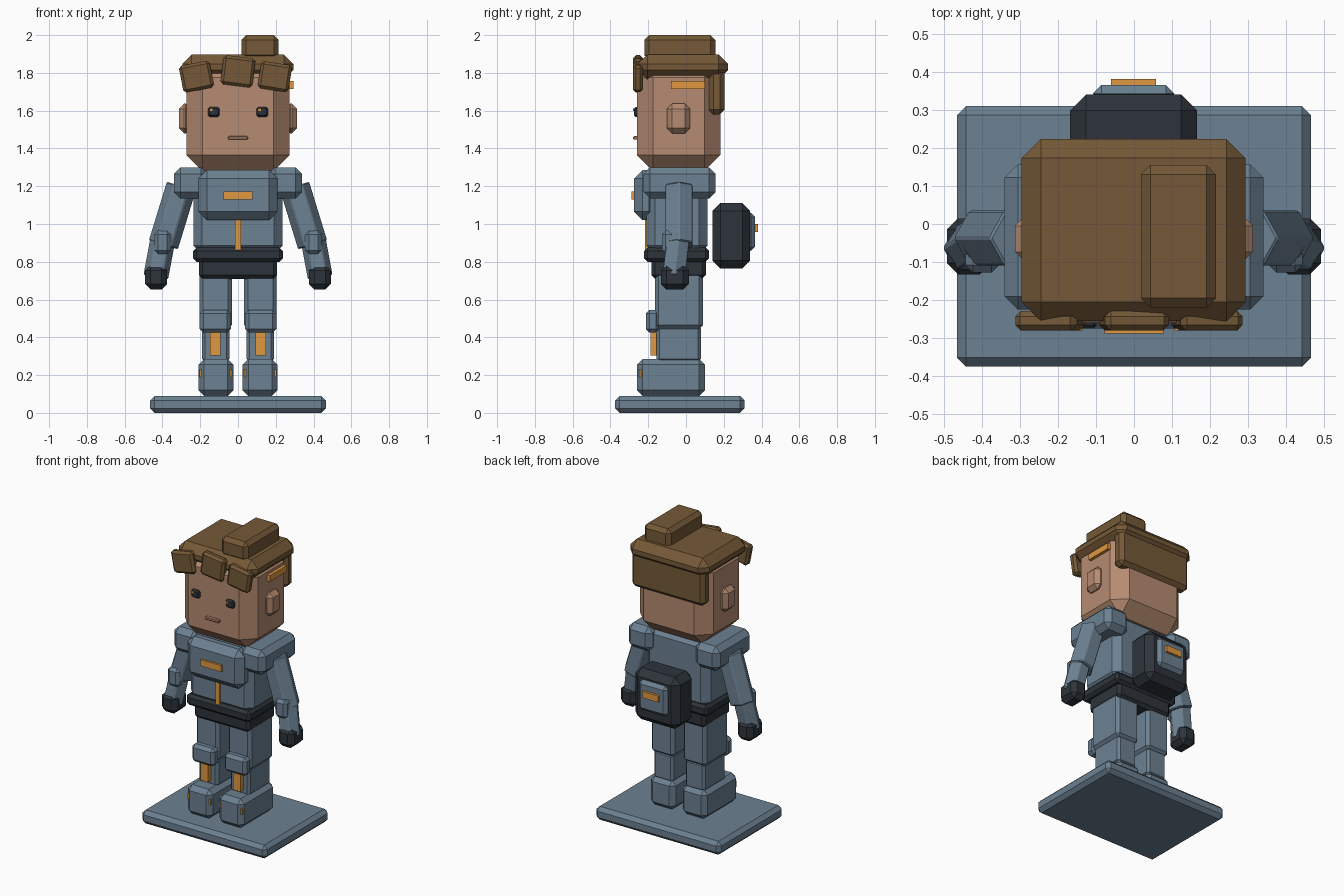
import bpy, bmesh, math
from mathutils import Vector, Matrix

if "Cube" in bpy.data.objects:
    bpy.data.objects.remove(bpy.data.objects["Cube"])


def material(name, rgb):
    m = bpy.data.materials.new(name)
    lin = [((c / 255 + 0.055) / 1.055) ** 2.4 for c in rgb]
    m.diffuse_color = (*lin, 1)
    m.use_nodes = True
    m.node_tree.nodes["Principled BSDF"].inputs["Base Color"].default_value = m.diffuse_color
    return m


CLOTH = material("slate_blue", (108, 129, 146))
SKIN = material("skin", (182, 139, 113))
HAIR = material("brown", (117, 89, 55))
DARK = material("charcoal", (45, 52, 59))
ACCENT = material("amber", (224, 152, 62))


def finish(name, bm, mat, bevel):
    if bevel:
        bmesh.ops.bevel(bm, geom=bm.edges[:], offset=bevel, segments=1,
                        affect='EDGES', clamp_overlap=True)
    bmesh.ops.recalc_face_normals(bm, faces=bm.faces[:])
    me = bpy.data.meshes.new(name)
    bm.to_mesh(me)
    bm.free()
    me.materials.append(mat)
    ob = bpy.data.objects.new(name, me)
    bpy.context.collection.objects.link(ob)
    return ob


def box(name, x, y, z, mat, bevel=0.0, tilt=0.0):
    """Chamfered box from (min, max) ranges, tilted in degrees about y."""
    bm = bmesh.new()
    bmesh.ops.create_cube(bm, size=1)
    size = [r[1] - r[0] for r in (x, y, z)]
    bmesh.ops.scale(bm, vec=size, verts=bm.verts)
    ob = finish(name, bm, mat, bevel)
    centre = Vector([(r[0] + r[1]) / 2 for r in (x, y, z)])
    ob.data.transform(Matrix.Translation(centre) @ Matrix.Rotation(math.radians(tilt), 4, 'Y'))
    return ob


def limb(name, a, b, radius, mat, bevel):
    """Six-sided prism between two points, with a ridge facing outward."""
    a, b = Vector(a), Vector(b)
    axis = (b - a).normalized()
    side = (Vector((1, 0, 0)) - axis * axis.x).normalized()
    other = axis.cross(side)
    bm = bmesh.new()
    rings = []
    for p in (a, b):
        rings.append([bm.verts.new(p + radius * (side * math.cos(i * math.pi / 3)
                                                 + other * math.sin(i * math.pi / 3)))
                      for i in range(6)])
    for i in range(6):
        j = (i + 1) % 6
        bm.faces.new((rings[0][i], rings[0][j], rings[1][j], rings[1][i]))
    bm.faces.new(rings[0])
    bm.faces.new(rings[1])
    return finish(name, bm, mat, bevel)


def pair(ob):
    """Mirrored copy on the other side of the body."""
    m = ob.modifiers.new("mirror", 'MIRROR')
    m.use_axis = (True, False, False)
    m.use_mirror_merge = False


# Stand
box("base", (-0.465, 0.465), (-0.375, 0.31), (0, 0.09), CLOTH, 0.024)

# Legs and boots
pair(box("boot", (0.025, 0.21), (-0.26, 0.1), (0.09, 0.285), CLOTH, 0.03))
pair(box("boot_accent", (0.032, 0.203), (-0.248, -0.236), (0.19, 0.23), ACCENT))
pair(box("lower_leg", (0.045, 0.19), (-0.155, 0.08), (0.27, 0.46), CLOTH, 0.016))
pair(box("upper_leg", (0.033, 0.205), (-0.165, 0.09), (0.445, 0.75), CLOTH, 0.02))
pair(box("knee_pad", (0.037, 0.203), (-0.213, -0.14), (0.425, 0.545), CLOTH, 0.02))
pair(box("shin_stripe", (0.093, 0.148), (-0.187, -0.15), (0.305, 0.425), ACCENT))

# Torso
box("pelvis", (-0.207, 0.207), (-0.183, 0.105), (0.71, 0.82), DARK, 0.02)
box("belt", (-0.238, 0.238), (-0.222, 0.122), (0.8, 0.875), DARK, 0.018)
box("torso", (-0.235, 0.235), (-0.208, 0.115), (0.84, 1.3), CLOTH, 0.045)
box("chest_plate", (-0.21, 0.21), (-0.275, -0.15), (1.02, 1.285), CLOTH, 0.045)
box("chest_tag", (-0.077, 0.077), (-0.288, -0.27), (1.13, 1.173), ACCENT)
box("zipper", (-0.015, 0.015), (-0.216, -0.2), (0.85, 1.03), ACCENT)
pair(box("shoulder_pad", (0.16, 0.34), (-0.225, 0.157), (1.135, 1.3), CLOTH, 0.035))

# Arms and hands
pair(limb("upper_arm", (0.3, -0.037, 1.2), (0.395, -0.037, 0.89), 0.083, CLOTH, 0.006))
pair(limb("forearm", (0.392, -0.037, 0.95), (0.435, -0.065, 0.72), 0.069, CLOTH, 0.006))
pair(box("elbow_pad", (0.355, 0.443), (-0.128, -0.06), (0.84, 0.965), CLOTH, 0.02))
pair(box("hand", (0.375, 0.492), (-0.133, 0.015), (0.652, 0.785), DARK, 0.03))

# Head and face
box("head", (-0.273, 0.273), (-0.26, 0.182), (1.28, 1.86), SKIN, 0.085)
pair(box("ear", (0.25, 0.313), (-0.1, 0.022), (1.48, 1.637), SKIN, 0.027))
pair(box("eye", (0.098, 0.158), (-0.275, -0.25), (1.567, 1.62), DARK, 0.009))
for s in (-1, 1):
    x = s * 0.128 - 0.014
    box("eye_glint", (x - 0.008, x + 0.008), (-0.28, -0.272), (1.597, 1.611), ACCENT)
box("mouth", (-0.052, 0.052), (-0.28, -0.255), (1.447, 1.465), SKIN, 0.004)

# Hair
box("hair_cap", (-0.295, 0.293), (-0.255, 0.223), (1.765, 1.897), HAIR, 0.05)
box("hair_back", (-0.272, 0.272), (0.12, 0.205), (1.58, 1.83), HAIR, 0.025)
box("hair_bun", (0.018, 0.215), (-0.22, 0.155), (1.87, 2.0), HAIR, 0.025)
for cx, cz, w, h, tilt in ((-0.22, 1.78, 0.165, 0.145, -11),
                           (0.0, 1.808, 0.17, 0.155, 7),
                           (0.195, 1.78, 0.165, 0.145, 9)):
    box("fringe_tuft", (cx - w / 2, cx + w / 2), (-0.28, -0.228),
        (cz - h / 2, cz + h / 2), HAIR, 0.015, tilt)
box("hair_clip", (0.26, 0.293), (-0.08, 0.1), (1.715, 1.756), ACCENT)

# Backpack
box("backpack", (-0.168, 0.166), (0.14, 0.34), (0.765, 1.112), DARK, 0.042)
box("backpack_pocket", (-0.108, 0.106), (0.32, 0.365), (0.857, 1.06), CLOTH, 0.022)
box("backpack_tag", (-0.06, 0.058), (0.355, 0.381), (0.957, 1.0), ACCENT)
